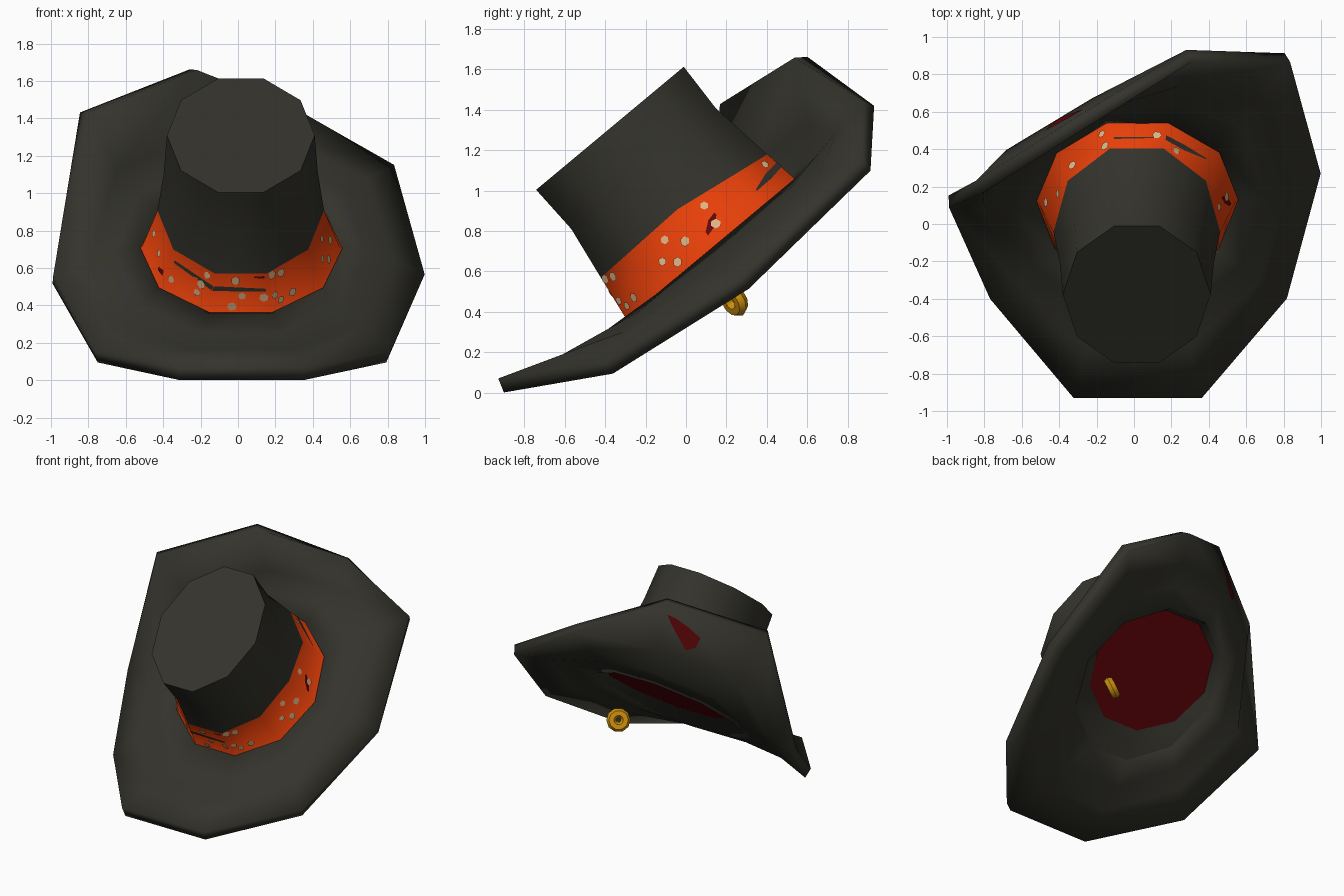
import bpy, bmesh, math
from mathutils import Vector

if "Cube" in bpy.data.objects:
    bpy.data.objects.remove(bpy.data.objects["Cube"])

# ---- materials
def mat(name, rgb):
    m = bpy.data.materials.new(name)
    m.diffuse_color = (*rgb, 1)
    m.use_nodes = True
    m.node_tree.nodes["Principled BSDF"].inputs["Base Color"].default_value = m.diffuse_color
    return m

FELT = mat("charcoal_felt", (0.034, 0.033, 0.025))
ORANGE = mat("orange_band", (0.88, 0.055, 0.003))
CREAM = mat("cream_spot", (0.75, 0.46, 0.24))
RED = mat("dark_red_lining", (0.12, 0.002, 0.003))
GOLD = mat("gold", (0.62, 0.28, 0.004))

# ---- tilted hat frame: u runs back along the base, w runs up the crown
N = 10
BASE = Vector((0.015, 0.11, 0.725))
X = Vector((1, 0, 0))
U = Vector((0, 0.768, 0.64))
W = Vector((0, -0.64, 0.768))
INNER_W = -0.055          # height of the brim's inner edge
# crown profile: height, half width, half depth
PROFILE = [(-0.12, 0.555, 0.590), (0, 0.525, 0.567), (0.215, 0.448, 0.535),
           (0.50, 0.412, 0.490), (0.76, 0.395, 0.500)]

def radii(w):
    for (w0, a0, b0), (w1, a1, b1) in zip(PROFILE, PROFILE[1:]):
        if w <= w1:
            f = (w - w0) / (w1 - w0)
            return a0 + (a1 - a0) * f, b0 + (b1 - b0) * f
    return PROFILE[-1][1:]

def corner(k, w):
    rx, ry = radii(w)
    a = 2 * math.pi * k / N
    return BASE + X * rx * math.cos(a) + U * ry * math.sin(a) + W * w

def band_top(k):
    """The band is a little lower at the back than at the sides."""
    s = math.sin(2 * math.pi * k / N)
    return 0.238 - (0.08 if s > 0 else 0.018) * abs(s)

def wall_normal(k, w):
    i = math.floor(k)
    along = corner(i + 1, w) - corner(i, w)
    up = (corner(i, w + .01) - corner(i, w)) + (corner(i + 1, w + .01) - corner(i + 1, w))
    return along.cross(up).normalized()

def on_band(k, w, off=0.0):
    """Point on the faceted crown wall; k counts facet corners round from +x."""
    i = math.floor(k)
    return corner(i, w).lerp(corner(i + 1, w), k - i) + wall_normal(k, w) * off

# ---- mesh helpers
def make(name, verts, faces, material, smooth=42):
    me = bpy.data.meshes.new(name)
    me.from_pydata([tuple(v) for v in verts], [], faces)
    me.materials.append(material)
    ob = bpy.data.objects.new(name, me)
    bpy.context.collection.objects.link(ob)
    if smooth:
        bpy.ops.object.select_all(action='DESELECT')
        ob.select_set(True)
        bpy.context.view_layer.objects.active = ob
        bpy.ops.object.shade_smooth_by_angle(angle=math.radians(smooth))
    return ob

def loft(rings, cap=False, flip=False):
    verts = [v for r in rings for v in r]
    faces = []
    for r in range(len(rings) - 1):
        for i in range(N):
            j = (i + 1) % N
            faces.append((r * N + i, r * N + j, (r + 1) * N + j, (r + 1) * N + i))
    if cap:
        faces.append(tuple((len(rings) - 1) * N + i for i in range(N)))
    return verts, [f[::-1] for f in faces] if flip else faces

def ring(w):
    return [corner(k, w) for k in range(N)]

def oval(u, rx, ry, w):
    return [BASE + X * rx * math.cos(2 * math.pi * k / N)
            + U * (u + ry * math.sin(2 * math.pi * k / N)) + W * w for k in range(N)]

# ---- crown and band (the band flares into the brim so its shading turns upward)
seam = [corner(k, band_top(k)) for k in range(N)]
make("crown", *loft([seam, ring(0.50), ring(0.76)], cap=True), FELT)
make("hat_band", *loft([oval(0, 0.58, 0.62, -0.06), ring(-0.022), seam]), ORANGE, smooth=75)

# ---- brim: wavy outer edge, folded up at the back left, curled up in front
OUTER = [Vector(p) for p in (
    (0.98, 0.29, 0.54), (0.82, 0.89, 1.125), (0.295, 0.90, 1.435), (-0.24, 0.57, 1.66),
    (-0.825, 0.20, 1.43), (-0.99, 0.12, 0.535), (-0.76, -0.38, 0.125),
    (-0.32, -0.915, 0.036), (0.36, -0.915, 0.036), (0.805, -0.38, 0.125))]

def brim_point(k, t):
    p = corner(k, INNER_W).lerp(OUTER[k], t)
    w_out = (OUTER[k] - BASE).dot(W)
    bend = t * t - t if w_out > 0 else 0.5 * (t * t - t)
    if k in (3, 4):
        bend *= 1.1
    return p + W * w_out * bend

THICK = 0.075
brim_rings = [[brim_point(k, t) for k in range(N)] for t in (1, 0.6, 0.3, 0)]
brim = make("brim", *loft(brim_rings), FELT)
sol = brim.modifiers.new("thickness", 'SOLIDIFY')
sol.thickness = THICK
sol.offset = 0

# ---- underside: felt lip round the opening and the red lining
make("under_lip", *loft([ring(INNER_W - 0.035), oval(0.09, 0.475, 0.455, -0.04)], flip=True), FELT)
make("lining", oval(0.085, 0.485, 0.465, -0.037), [tuple(reversed(range(N)))], RED, smooth=0)

# ---- red worn patch on the outside of the folded brim
a, b = brim_rings[0][3], brim_rings[0][4]
c, d = brim_rings[1][3], brim_rings[1][4]
out = (b - a).cross(c - a).normalized()
if out.dot(Vector((-0.5, 1, 0))) < 0:
    out = -out
patch = [a.lerp(b, s).lerp(c.lerp(d, s), t) + out * (THICK / 2 + 0.007) for s, t in (
    (.03, .24), (.12, .26), (.28, .36), (.43, .48), (.42, .70), (.33, .82), (.22, .64), (.10, .42))]
make("brim_patch", patch, [tuple(range(8))], RED, smooth=0)

# ---- cream spots painted on the band (corner count, height)
SPOTS = [(9.55, .16), (9.78, .09), (9.32, .085), (9.5, .035), (.35, .165), (.3, .06), (1.75, .13),
         (8.3, .185), (8.2, .03), (8.45, .04), (6.85, .19), (7.4, .18), (7.52, .085), (6.75, .12),
         (6.7, .06), (7.9, .075), (8.1, .075), (7.35, .02), (6.15, .06), (8.1, .2), (5.2, .13),
         (4.8, .07), (4.4, .15), (3.08, .13), (3.1, .04), (2.15, .07), (5.6, .1), (3.8, .12)]
verts, faces = [], []
for n, (k, w) in enumerate(SPOTS):
    nor = wall_normal(k, w)
    side = W.cross(nor).normalized()
    up = nor.cross(side)
    size = 0.022 + 0.004 * (n % 2)
    faces.append(tuple(range(len(verts), len(verts) + 6)))
    for i in range(6):
        ang = math.pi * i / 3 + n
        verts.append(on_band(k, w, 0.007) + side * size * math.cos(ang) + up * size * math.sin(ang))
make("band_spots", verts, faces, CREAM, smooth=0)

# ---- tears in the band: thin strips following the facets (corner, height, half width)
def strip(name, path, material):
    verts, faces = [], []
    for (k0, w0, h0), (k1, w1, h1) in zip(path, path[1:]):
        n = len(verts)
        e = 1e-4
        verts += [on_band(k0 + e, w0 - h0, .004), on_band(k1 - e, w1 - h1, .004),
                  on_band(k1 - e, w1 + h1, .004), on_band(k0 + e, w0 + h0, .004)]
        faces.append((n, n + 1, n + 2, n + 3))
    make(name, verts, faces, material, smooth=0)

strip("front_tear", [(6.1, .165, .008), (7, .13, .015), (7.95, .12, .009)], FELT)
strip("back_right_tear", [(1.15, .06, .004), (1.6, .075, .018), (2, .085, .016)], FELT)
strip("back_tear", [(2.1, .085, .004), (2.9, .09, .006)], FELT)
strip("right_red_tear", [(.1, .05, .01), (.25, .075, .022), (.4, .10, .008)], RED)
strip("front_red_tear", [(7.75, .20, .004), (7.95, .20, .008)], RED)
strip("left_red_tear", [(5.75, .04, .01), (5.95, .06, .015)], RED)

# ---- gold ring hanging under the right side of the brim
bpy.ops.mesh.primitive_torus_add(major_radius=0.050, minor_radius=0.034, major_segments=10,
                                 minor_segments=6, location=(0.40, 0.24, 0.455))
gold = bpy.context.object
gold.name = "gold_ring"
gold.rotation_euler = Vector((-0.55, 0.7, 0.4)).to_track_quat('Z', 'Y').to_euler()
gold.data.materials.append(GOLD)
bpy.ops.object.shade_smooth_by_angle(angle=math.radians(42))
